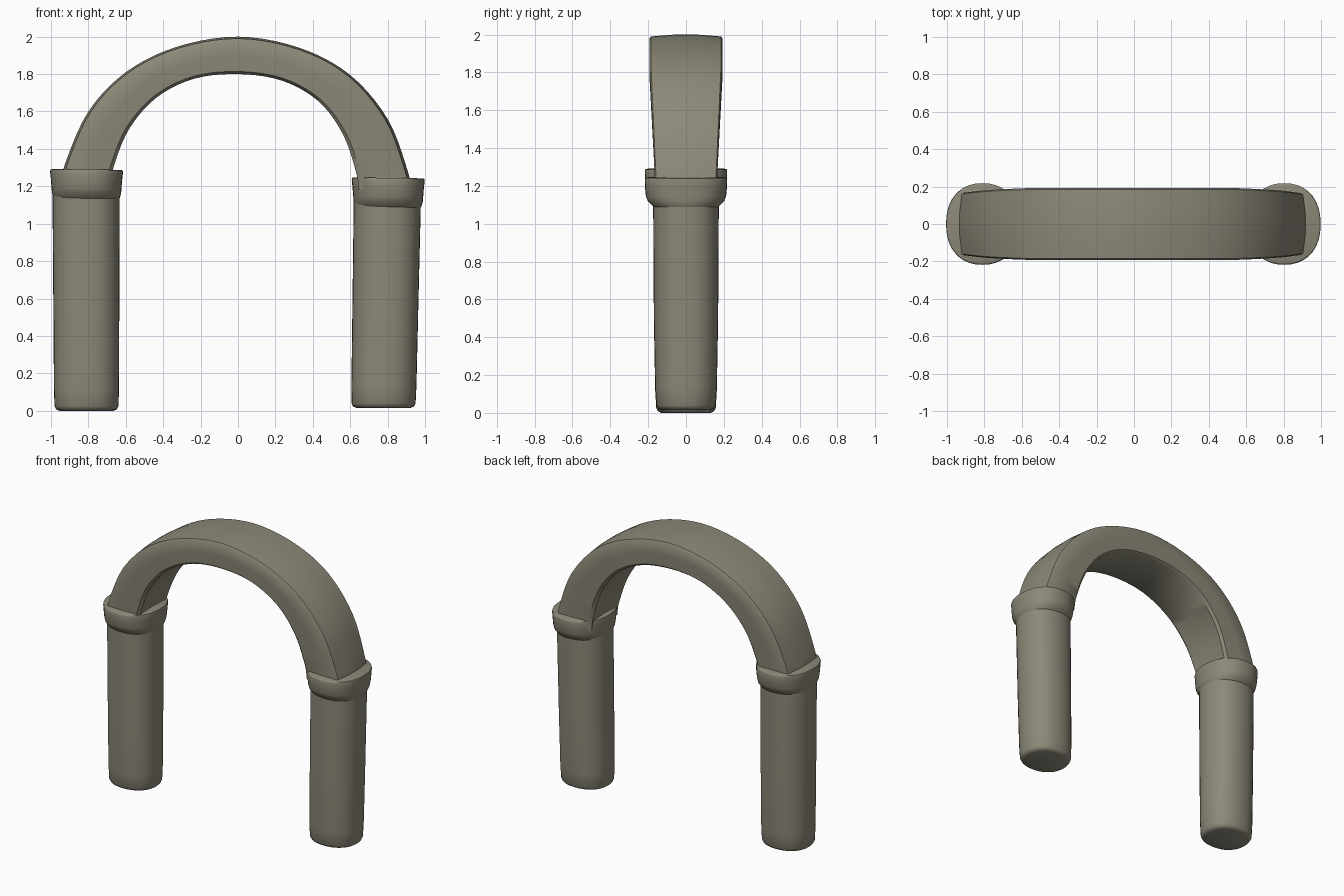
import bpy, bmesh, math

cube = bpy.data.objects.get("Cube")
if cube:
    bpy.data.objects.remove(cube, do_unlink=True)

stone = bpy.data.materials.new("olive grey stone")
stone.use_nodes = True
colour = (0.265, 0.25, 0.19, 1)
stone.diffuse_color = colour
bsdf = stone.node_tree.nodes["Principled BSDF"]
bsdf.inputs["Base Color"].default_value = colour
bsdf.inputs["Roughness"].default_value = 0.9


def loft(name, rings, angle=50):
    """Skin a list of closed rings and cap both ends."""
    bm = bmesh.new()
    rows = [[bm.verts.new(p) for p in ring] for ring in rings]
    n = len(rows[0])
    for a, b in zip(rows, rows[1:]):
        for i in range(n):
            j = (i + 1) % n
            bm.faces.new((a[i], a[j], b[j], b[i]))
    bm.faces.new(rows[0][::-1])
    bm.faces.new(rows[-1])
    bmesh.ops.recalc_face_normals(bm, faces=bm.faces)
    mesh = bpy.data.meshes.new(name)
    bm.to_mesh(mesh)
    bm.free()
    mesh.materials.append(stone)
    obj = bpy.data.objects.new(name, mesh)
    bpy.context.collection.objects.link(obj)
    bpy.ops.object.select_all(action="DESELECT")
    obj.select_set(True)
    bpy.context.view_layer.objects.active = obj
    bpy.ops.object.shade_smooth_by_angle(angle=math.radians(angle))
    return obj


def ring(z, x, rx, ry, tilt=0, power=2.25, n=36):
    """Slightly squared oval, tilted along x."""
    pts = []
    for i in range(n):
        c, s = math.cos(math.tau * i / n), math.sin(math.tau * i / n)
        dx = rx * math.copysign(abs(c) ** (2 / power), c)
        dy = ry * math.copysign(abs(s) ** (2 / power), s)
        pts.append((x + dx, dy, z + tilt * dx))
    return pts


def smooth_path(pts, steps=5):
    """Catmull-Rom interpolation through a few points."""
    out = []
    for i in range(len(pts) - 1):
        p = [pts[max(0, min(len(pts) - 1, i + k))] for k in (-1, 0, 1, 2)]
        for s in range(steps):
            t = s / steps
            out.append(tuple(
                0.5 * (2 * b + (c - a) * t + (2 * a - 5 * b + 4 * c - d) * t ** 2
                       + (3 * b - a - 3 * c + d) * t ** 3)
                for a, b, c, d in zip(*p)))
    return out + [pts[-1]]


# Columns: base z, bottom x, top x, capital x, capital top z
for side, z0, xb, xt, xc, zc in (("right", 0.0, -0.81, -0.812, -0.81, 1.29),
                                 ("left", 0.015, 0.778, 0.80, 0.803, 1.245)):
    shaft = [(0, 0.145, 0.13), (0.008, 0.163, 0.148), (0.025, 0.171, 0.157),
             (0.12, 0.174, 0.163), (0.5, 0.176, 0.17), (1.0, 0.179, 0.173),
             (zc - 0.08, 0.18, 0.174)]
    loft(side + "_column",
         [ring(z0 + z, xb + (xt - xb) * z / 1.2, rx, ry) for z, rx, ry in shaft])
    # Flared collar with softened rims
    collar = [(-0.168, 0.165, 0.16), (-0.15, 0.178, 0.178), (-0.125, 0.185, 0.202),
              (-0.1, 0.187, 0.212), (-0.05, 0.191, 0.217), (-0.012, 0.195, 0.218),
              (-0.003, 0.193, 0.215), (0, 0.186, 0.208)]
    loft(side + "_capital",
         [ring(zc + z, xc, rx, ry, -0.012) for z, rx, ry in collar])

# Arch: matching outer and inner curves, swept with a softened box section
outer = smooth_path([(-0.945, 1.2), (-0.925, 1.32), (-0.8, 1.6), (-0.6, 1.81),
                     (-0.33, 1.945), (0, 2.0), (0.33, 1.94), (0.6, 1.795),
                     (0.8, 1.56), (0.905, 1.29), (0.925, 1.18)])
inner = smooth_path([(-0.685, 1.2), (-0.66, 1.32), (-0.58, 1.51), (-0.435, 1.675),
                     (-0.235, 1.775), (0, 1.8), (0.235, 1.765), (0.43, 1.655),
                     (0.56, 1.48), (0.63, 1.28), (0.645, 1.18)])
# Across the section: blend from inner to outer, and share of half depth
section = [(0, -0.88), (0.07, -0.98), (0.5, -1), (0.9, -1), (0.95, -0.96),
           (1, -0.3), (1, 0.3), (0.95, 0.96), (0.9, 1), (0.5, 1),
           (0.07, 0.98), (0, 0.88), (0.03, 0)]
rings = []
for o, i in zip(outer, inner):
    depth = 0.165 + 0.028 * min(1, max(0, (o[1] - 1.25) / 0.6))
    rings.append([(i[0] + (o[0] - i[0]) * t, d * depth, i[1] + (o[1] - i[1]) * t)
                  for t, d in section])
loft("arch", rings, 40)
